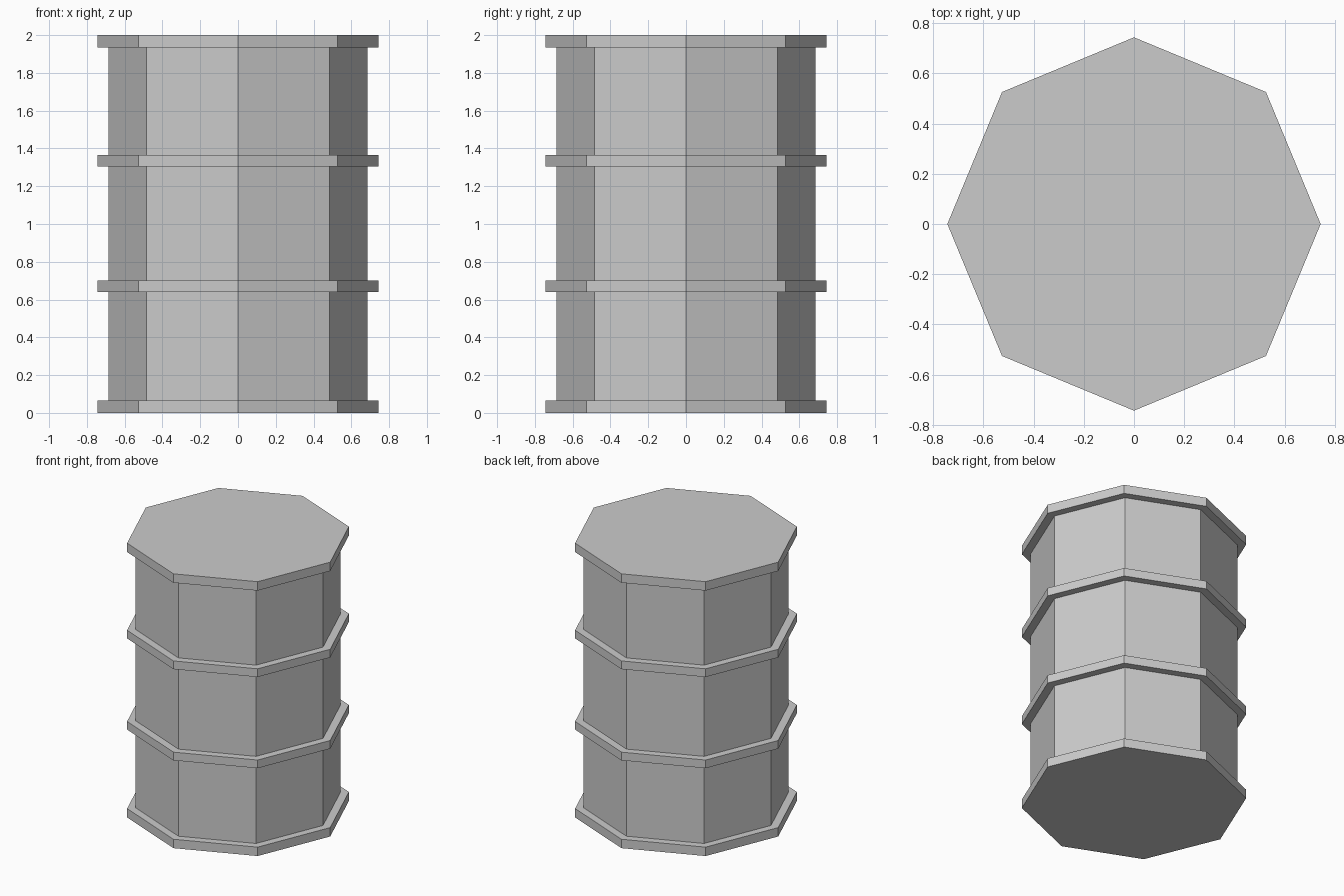
import bpy
import bmesh
from math import cos, sin, tau

cube = bpy.data.objects.get("Cube")
if cube:
    bpy.data.objects.remove(cube, do_unlink=True)

SIDES = 8
RIM = 0.744
BODY = 0.686

# One plain grey for the whole barrel
grey = bpy.data.materials.new("grey_metal")
grey.use_nodes = True
colour = (0.6, 0.6, 0.6, 1)
grey.diffuse_color = colour
grey.node_tree.nodes["Principled BSDF"].inputs["Base Color"].default_value = colour


def lathe(name, profile):
    """Sweep a (radius, height) profile round z and cap both ends."""
    bm = bmesh.new()
    rings = [[bm.verts.new((r * cos(tau * i / SIDES), r * sin(tau * i / SIDES), z))
              for i in range(SIDES)] for r, z in profile]
    for low, high in zip(rings, rings[1:]):
        for i in range(SIDES):
            j = (i + 1) % SIDES
            bm.faces.new((low[i], low[j], high[j], high[i]))
    bm.faces.new(rings[0][::-1])
    bm.faces.new(rings[-1])
    mesh = bpy.data.meshes.new(name)
    bm.to_mesh(mesh)
    bm.free()
    mesh.materials.append(grey)
    obj = bpy.data.objects.new(name, mesh)
    bpy.context.collection.objects.link(obj)


# Bottom rim, two hoops and top rim stand out from the drum wall
bands = [(0, 0.065), (0.64, 0.70), (1.305, 1.365), (1.935, 2)]
profile = []
for low, high in bands:
    if low > 0:
        profile += [(BODY, low)]
    profile += [(RIM, low), (RIM, high)]
    if high < 2:
        profile += [(BODY, high)]
lathe("barrel", profile)
